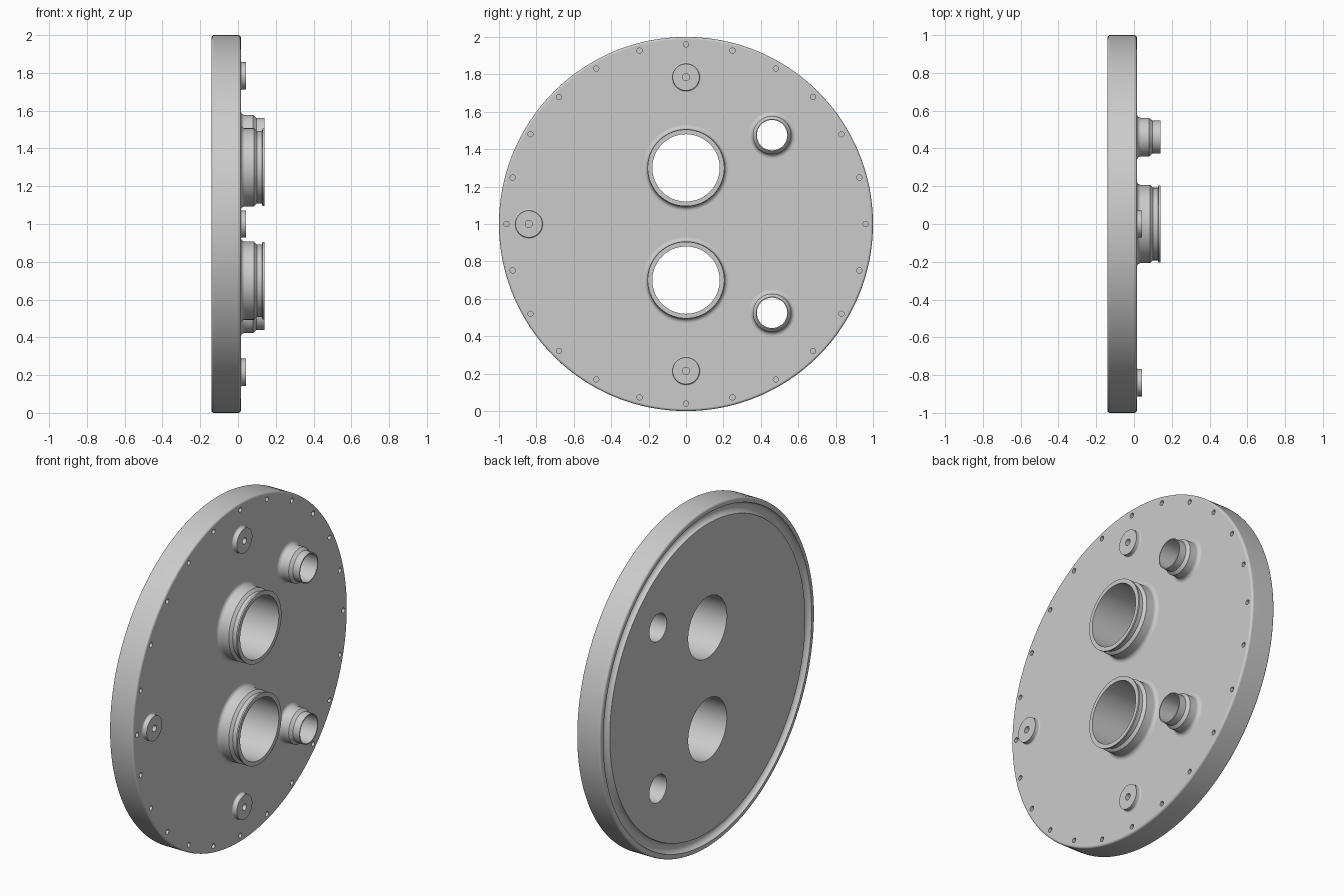
import bpy, bmesh
from math import sin, cos, pi

if "Cube" in bpy.data.objects:
    bpy.data.objects.remove(bpy.data.objects["Cube"])

FACE, BACK = 0.015, -0.14


def arc(cx, cr, rad, a0, a1, n):
    """Points (x, r) on an arc; angle measured from +x towards +r, in degrees."""
    out = []
    for i in range(n + 1):
        a = (a0 + (a1 - a0) * i / n) * pi / 180
        out.append((cx + rad * cos(a), cr + rad * sin(a)))
    return out


def lathe(bm, profile, y, z, segs, cap_first=False, cap_last=False):
    """Spin an (x, r) profile around an axis parallel to x."""
    rings = []
    for x, r in profile:
        rings.append([bm.verts.new((x, y + r * cos(2 * pi * k / segs),
                                    z + r * sin(2 * pi * k / segs)))
                      for k in range(segs)])
    for a, b in zip(rings, rings[1:]):
        for k in range(segs):
            n = (k + 1) % segs
            bm.faces.new((a[k], a[n], b[n], b[k]))
    if cap_first:
        bm.faces.new(rings[0][::-1])
    if cap_last:
        bm.faces.new(rings[-1])


def make_object(name, bm):
    mesh = bpy.data.meshes.new(name)
    bm.to_mesh(mesh)
    bm.free()
    ob = bpy.data.objects.new(name, mesh)
    bpy.context.collection.objects.link(ob)
    return ob


def activate(ob):
    bpy.ops.object.select_all(action='DESELECT')
    ob.select_set(True)
    bpy.context.view_layer.objects.active = ob


def smooth(ob):
    activate(ob)
    bpy.ops.object.shade_smooth_by_angle(angle=0.6)


def turned_part(name, profile, y, z, segs, cap_last=False):
    bm = bmesh.new()
    lathe(bm, profile, y, z, segs, cap_last=cap_last)
    ob = make_object(name, bm)
    smooth(ob)
    return ob


BIG = [(0, 1.3), (0, 0.7)]
SMALL = [(0.46, 1.475), (0.46, 0.525)]
BOSSES = [(0, 1.785), (0, 0.215), (-0.84, 1)]

# Main plate: rounded rim with a half-round groove on the back
bm = bmesh.new()
e = 0.013
plate_profile = (arc(BACK, 0.94, 0.03, -90, 90, 12)
                 + arc(BACK + e, 1 - e, e, 180, 90, 5)
                 + arc(FACE - e, 1 - e, e, 90, 0, 5))
lathe(bm, plate_profile, 0, 1, 192, True, True)
plate = make_object("end_plate", bm)

# Cutter: through bores and the ring of blind bolt holes
bm = bmesh.new()
for y, z in BIG:
    lathe(bm, [(-0.3, 0.18), (0.3, 0.18)], y, z, 96, True, True)
for y, z in SMALL:
    lathe(bm, [(-0.3, 0.081), (0.3, 0.081)], y, z, 64, True, True)
for i in range(24):
    a = 2 * pi * i / 24
    lathe(bm, [(FACE - 0.03, 0.014), (0.1, 0.014)],
          0.96 * cos(a), 1 + 0.96 * sin(a), 20, True, True)
cutter = make_object("hole_cutter", bm)
cutter.hide_render = True

mod = plate.modifiers.new("holes", 'BOOLEAN')
mod.operation = 'DIFFERENCE'
mod.solver = 'EXACT'
mod.object = cutter
activate(plate)
bpy.ops.object.modifier_apply(modifier=mod.name)
bpy.data.objects.remove(cutter)
smooth(plate)
plate.modifiers.new("face_weighted", 'WEIGHTED_NORMAL').keep_sharp = True

# Large ports: filleted neck, clamp groove, thin end lip, bore
f = 0.022
big_profile = (arc(FACE + f, 0.207 + f, f, 180, 270, 6)
               + [(0.085, 0.207), (0.1, 0.192), (0.126, 0.192),
                  (0.131, 0.205), (0.14, 0.205), (0.14, 0.18), (FACE, 0.18)])
for i, (y, z) in enumerate(BIG):
    turned_part(f"large_port_{i + 1}", big_profile, y, z, 96)

# Small ports: filleted neck with a thinner stepped end
small_profile = (arc(FACE + f, 0.102 + f, f, 180, 270, 6)
                 + [(0.08, 0.102), (0.097, 0.087), (0.14, 0.087),
                    (0.14, 0.081), (FACE, 0.081)])
for i, (y, z) in enumerate(SMALL):
    turned_part(f"small_port_{i + 1}", small_profile, y, z, 64)

# Low round bosses with a blind centre hole
g = 0.008
boss_profile = (arc(FACE + g, 0.072 + g, g, 180, 270, 4)
                + [(0.043, 0.072), (0.043, 0.019), (FACE + 0.001, 0.019)])
for i, (y, z) in enumerate(BOSSES):
    turned_part(f"boss_{i + 1}", boss_profile, y, z, 48, cap_last=True)
